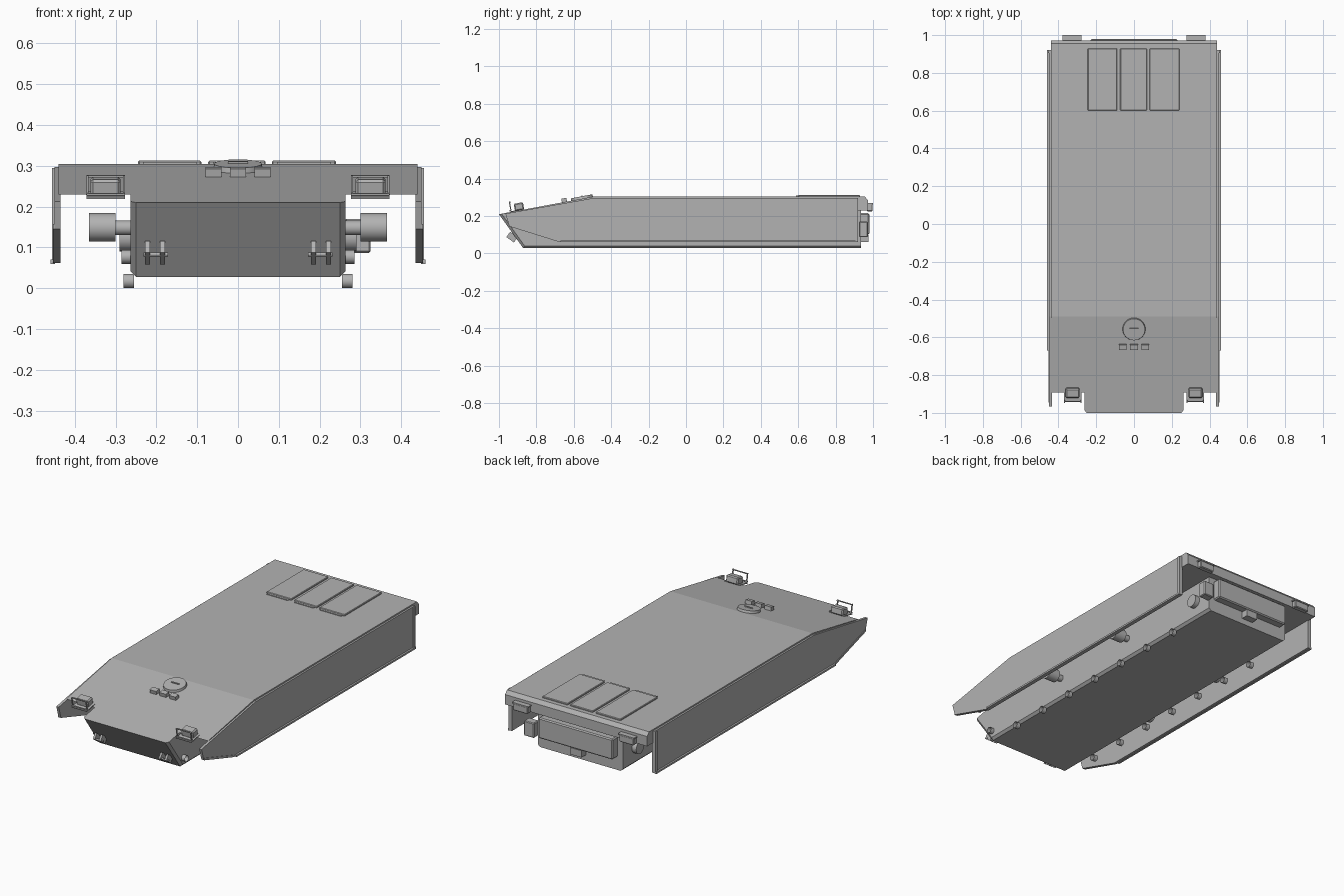
import bpy, bmesh, math
from mathutils import Matrix, Vector

cube = bpy.data.objects.get("Cube")
if cube:
    bpy.data.objects.remove(cube, do_unlink=True)

grey = bpy.data.materials.new("plain_grey")
grey.use_nodes = True
grey.diffuse_color = (0.45, 0.45, 0.45, 1)
grey.node_tree.nodes["Principled BSDF"].inputs["Base Color"].default_value = (0.45, 0.45, 0.45, 1)

SLOPE = math.atan2(0.095, 0.51)


def glacis_z(y):
    return 0.305 + (y + 0.49) * math.tan(SLOPE)


def finish(name, bm, smooth=False):
    bmesh.ops.recalc_face_normals(bm, faces=bm.faces)
    mesh = bpy.data.meshes.new(name)
    bm.to_mesh(mesh)
    bm.free()
    mesh.materials.append(grey)
    ob = bpy.data.objects.new(name, mesh)
    bpy.context.collection.objects.link(ob)
    if smooth:
        bpy.ops.object.select_all(action='DESELECT')
        ob.select_set(True)
        bpy.context.view_layer.objects.active = ob
        bpy.ops.object.shade_smooth_by_angle()
    return ob


def box(name, x, y, z, tilt=0, bevel=0):
    """Box from (min, max) ranges, tilted about x through its centre."""
    bm = bmesh.new()
    bmesh.ops.create_cube(bm, size=1)
    bm.transform(Matrix.Diagonal((x[1] - x[0], y[1] - y[0], z[1] - z[0], 1)))
    if bevel:
        bmesh.ops.bevel(bm, geom=bm.edges[:], offset=bevel, segments=1, affect='EDGES')
    centre = Vector((sum(x), sum(y), sum(z))) / 2
    bm.transform(Matrix.Translation(centre) @ Matrix.Rotation(tilt, 4, 'X'))
    return finish(name, bm)


def extrude(name, profile, x0, x1):
    """Extrude a (y, z) outline from x0 to x1."""
    bm = bmesh.new()
    face = bm.faces.new([bm.verts.new((x0, y, z)) for y, z in profile])
    new = bmesh.ops.extrude_face_region(bm, geom=[face])["geom"]
    bmesh.ops.translate(bm, vec=(x1 - x0, 0, 0),
                        verts=[v for v in new if isinstance(v, bmesh.types.BMVert)])
    return finish(name, bm)


def tube(name, x0, x1, y, z, r, caps=True):
    """Cylinder lying along x."""
    bm = bmesh.new()
    bmesh.ops.create_cone(bm, cap_ends=caps, segments=20, radius1=r, radius2=r, depth=abs(x1 - x0))
    bm.transform(Matrix.Translation(((x0 + x1) / 2, y, z)) @ Matrix.Rotation(math.pi / 2, 4, 'Y'))
    return finish(name, bm, True)


def span(s, a, b):
    return tuple(sorted((s * a, s * b)))


# Lower tub with chamfered bottom edges
tub = extrude("lower_hull", [(-1, 0.21), (-0.87, 0.028), (0.935, 0.028), (0.935, 0.25), (-0.785, 0.25)],
              -0.263, 0.263)
bm = bmesh.new()
bm.from_mesh(tub.data)
low = [e for e in bm.edges if all(v.co.z < 0.22 and v.co.y < 0.95 for v in e.verts)
       and abs(e.verts[0].co.x - e.verts[1].co.x) < 0.01
       and min(v.co.z for v in e.verts) < 0.03]
low = [e for e in low if max(v.co.z for v in e.verts) < 0.03 or e.verts[0].co.y < 0]
bmesh.ops.bevel(bm, geom=low, offset=0.013, segments=1, affect='EDGES')
bm.to_mesh(tub.data)
bm.free()

# Glacis nose and wide upper hull
extrude("upper_hull", [(-0.893, 0.23), (-0.49, 0.305), (0.955, 0.305), (0.972, 0.285), (0.972, 0.23)],
        -0.44, 0.44)

# Side skirts with bottom lip and rear edge strip
for s, side in ((1, "left"), (-1, "right")):
    skirt = [(-0.965, 0.213), (-0.945, 0.145), (-0.68, 0.062), (0.92, 0.062),
             (0.92, 0.297), (-0.49, 0.297)]
    extrude(side + "_skirt", skirt, s * 0.435, s * 0.45)
    box(side + "_skirt_lip", span(s, 0.449, 0.46), (-0.67, 0.92), (0.06, 0.07))
    box(side + "_skirt_rear_strip", span(s, 0.449, 0.456), (0.905, 0.92), (0.06, 0.295))
    extrude(side + "_skirt_front_strip",
            [(-0.945, 0.157), (-0.945, 0.145), (-0.68, 0.062), (-0.67, 0.07)], s * 0.449, s * 0.453)

    # Axle stubs, return rollers, final drive and idler mounts
    for i in range(7):
        tube(f"{side}_axle_stub_{i}", s * 0.255, s * 0.281, -0.65 + 0.215 * i, 0.0175, 0.0175, False)
    for y in (-0.29, 0.26):
        tube(side + "_roller_stem", s * 0.26, s * 0.3, y, 0.148, 0.018)
        tube(side + "_return_roller", s * 0.3, s * 0.365, y, 0.149, 0.035)
    tube(side + "_final_drive", s * 0.26, s * 0.29, 0.82, 0.125, 0.035)
    tube(side + "_idler_mount", s * 0.26, s * 0.285, -0.86, 0.077, 0.017, False)

    # Headlight, its wire guard and bracket
    box(side + "_headlight", span(s, 0.288, 0.362), (-0.918, -0.868), (0.23, 0.27), SLOPE, 0.006)
    for x in (0.277, 0.366):
        box(side + "_headlight_guard_post", span(s, x, x + 0.005), (-0.943, -0.937), (0.228, 0.277), SLOPE)
    for z in (0.228, 0.272):
        box(side + "_headlight_guard_bar", span(s, 0.277, 0.371), (-0.943, -0.937), (z, z + 0.005), SLOPE)
    box(side + "_headlight_guard_foot", span(s, 0.277, 0.371), (-0.943, -0.87), (0.226, 0.231), SLOPE)

    # Tow eyes on the lower front plate
    for x in (0.185, 0.222):
        box(side + "_tow_eye", span(s, x - 0.006, x + 0.006), (-0.955, -0.905), (0.07, 0.105), -0.62)
    tube(side + "_tow_pin", s * 0.172, s * 0.232, -0.943, 0.083, 0.005)

    # Tail lights
    box(side + "_tail_light", span(s, 0.283, 0.373), (0.968, 0.998), (0.225, 0.265), 0, 0.004)
    box(side + "_tail_light_hood", span(s, 0.278, 0.378), (0.968, 1.0), (0.263, 0.27))

# Rear plate, hitch and side box
box("rear_plate", (-0.23, 0.23), (0.93, 0.98), (0.1, 0.215), 0, 0.006)
box("rear_hitch", (-0.035, 0.035), (0.93, 0.975), (0.06, 0.098))
box("rear_side_box", (0.262, 0.325), (0.925, 0.972), (0.087, 0.17), 0, 0.004)

# Engine deck panels with front hinges
for i, (a, b) in enumerate(((-0.245, -0.09), (-0.073, 0.068), (0.083, 0.24))):
    box(f"engine_panel_{i}", (a, b), (0.6, 0.93), (0.3, 0.313), 0, 0.003)
    box(f"engine_panel_hinge_{i}", (a + 0.012, b - 0.012), (0.587, 0.602), (0.3, 0.309))

# Driver hatch and periscopes on the glacis
tilt = Matrix.Rotation(SLOPE, 4, 'X')
bm = bmesh.new()
bmesh.ops.create_cone(bm, cap_ends=True, segments=32, radius1=0.062, radius2=0.058, depth=0.02)
bm.transform(Matrix.Translation((0, -0.557, glacis_z(-0.557) + 0.003)) @ tilt)
finish("driver_hatch", bm, True)
z = glacis_z(-0.555) + 0.015
box("hatch_handle", (-0.024, 0.024), (-0.558, -0.552), (z - 0.005, z + 0.003), SLOPE)
for i in (-1, 0, 1):
    z = glacis_z(-0.65)
    box(f"periscope_{i + 1}", (i * 0.06 - 0.02, i * 0.06 + 0.02), (-0.665, -0.637),
        (z - 0.005, z + 0.02), SLOPE)
